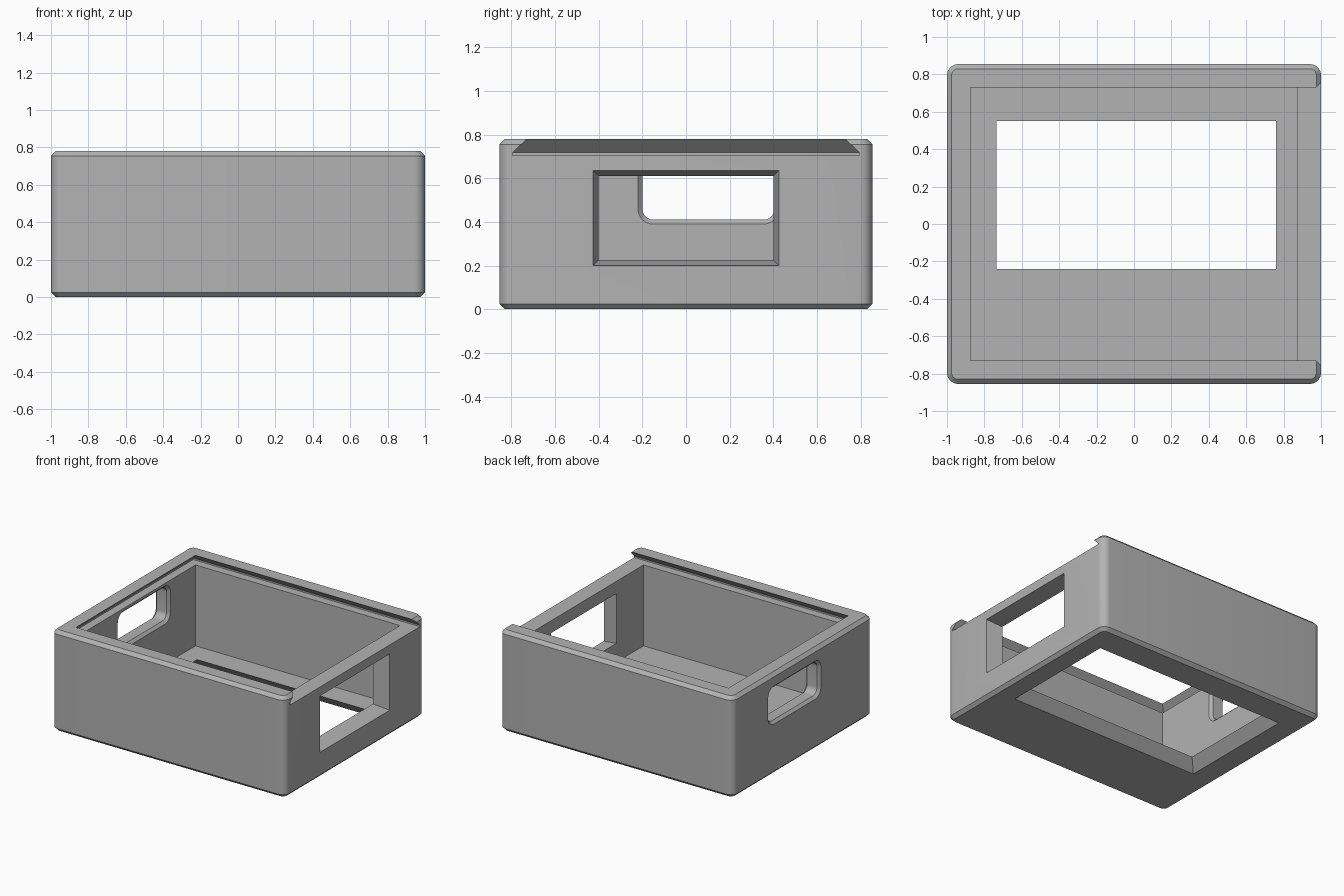
import bpy, bmesh, math

cube = bpy.data.objects.get("Cube")
if cube:
    bpy.data.objects.remove(cube, do_unlink=True)

grey = bpy.data.materials.new("plain_grey")
grey.use_nodes = True
grey.diffuse_color = (0.45, 0.45, 0.45, 1)
grey.node_tree.nodes["Principled BSDF"].inputs["Base Color"].default_value = grey.diffuse_color


def outline(a0, a1, b0, b1, grow=0, radius=0, steps=8):
    """Counter-clockwise rectangle, grown outwards, with optional round corners."""
    a0, a1, b0, b1 = a0 - grow, a1 + grow, b0 - grow, b1 + grow
    if radius <= 0:
        return [(a0, b0), (a1, b0), (a1, b1), (a0, b1)]
    centres = [(a1 - radius, b1 - radius), (a0 + radius, b1 - radius),
               (a0 + radius, b0 + radius), (a1 - radius, b0 + radius)]
    points = []
    for corner, (ca, cb) in enumerate(centres):
        for i in range(steps + 1):
            t = math.radians(90) * (corner + i / steps)
            points.append((ca + radius * math.cos(t), cb + radius * math.sin(t)))
    return points


def loft(name, rings, axis="z"):
    """Closed solid through (height, outline) rings stacked along an axis."""
    bm = bmesh.new()
    loops = []
    for h, pts in rings:
        place = (lambda p: (p[0], p[1], h)) if axis == "z" else (lambda p: (h, p[0], p[1]))
        loops.append([bm.verts.new(place(p)) for p in pts])
    count = len(loops[0])
    for low, high in zip(loops, loops[1:]):
        for i in range(count):
            j = (i + 1) % count
            bm.faces.new((low[i], low[j], high[j], high[i]))
    bm.faces.new(loops[0][::-1])
    bm.faces.new(loops[-1])
    bmesh.ops.recalc_face_normals(bm, faces=bm.faces)
    mesh = bpy.data.meshes.new(name)
    bm.to_mesh(mesh)
    bm.free()
    obj = bpy.data.objects.new(name, mesh)
    bpy.context.collection.objects.link(obj)
    mesh.materials.append(grey)
    return obj


# Outer block with round upright corners and chamfered rims
BEVEL, CORNER, HEIGHT, FLOOR, LEDGE = 0.025, 0.06, 0.78, 0.08, 0.705
box = loft("box_body", [
    (z, outline(-1, 1, -0.855, 0.855, -inset, CORNER - inset))
    for z, inset in ((0, BEVEL), (BEVEL, 0), (HEIGHT - BEVEL, 0), (HEIGHT, BEVEL))])

cutters = []

# Main cavity
cavity = outline(-0.875, 0.875, -0.73, 0.73)
cutters.append(loft("cavity_cutter", [(FLOOR, cavity), (LEDGE + 0.01, cavity)]))

# Dovetail slot for a sliding lid, open at one end
cutters.append(loft("lid_slot_cutter", [
    (z, outline(-0.875 - g, 1.2, -0.73 - g, 0.73 + g))
    for z, g in ((LEDGE, 0.065), (LEDGE + 0.012, 0.065), (HEIGHT, 0), (HEIGHT + 0.1, 0))]))

# Tapered opening in the floor
cutters.append(loft("floor_opening_cutter", [
    (z, outline(-0.735, 0.76, -0.24, 0.55, 0.073 * (1 - z / FLOOR)))
    for z in (-0.02, FLOOR + 0.02)]))

# Tapered rectangular window in the open end
cutters.append(loft("end_window_cutter", [
    (x, outline(-0.425, 0.425, 0.2, 0.635, (x - 1) * 0.2))
    for x in (0.85, 1.05)], "x"))

# Round-cornered window in the closed end, chamfered on both sides
cutters.append(loft("handle_window_cutter", [
    (x, outline(-0.2, 0.405, 0.41, 0.665, g, 0.05 + g))
    for x, g in ((-1.02, 0.04), (-0.98, 0), (-0.895, 0), (-0.855, 0.04))], "x"))

for cutter in cutters:
    mod = box.modifiers.new(cutter.name, "BOOLEAN")
    mod.operation = "DIFFERENCE"
    mod.solver = "EXACT"
    mod.object = cutter

# Bake the cuts, then drop the helpers
bpy.context.view_layer.update()
graph = bpy.context.evaluated_depsgraph_get()
result = bpy.data.meshes.new_from_object(box.evaluated_get(graph))
box.modifiers.clear()
box.data = result
for cutter in cutters:
    bpy.data.objects.remove(cutter, do_unlink=True)

bpy.ops.object.select_all(action="DESELECT")
box.select_set(True)
bpy.context.view_layer.objects.active = box
bpy.ops.object.shade_smooth_by_angle(angle=math.radians(25))
